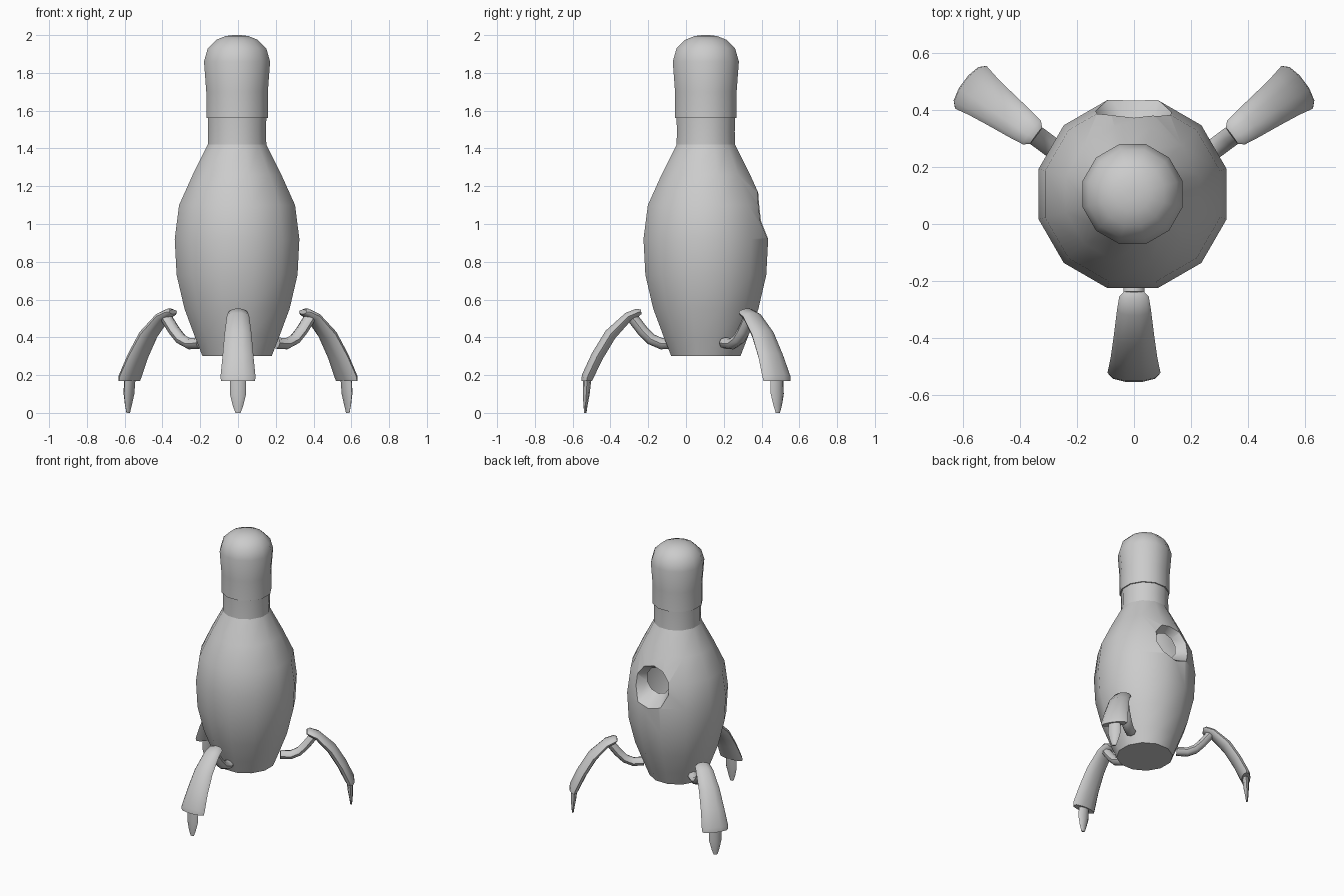
import bpy, bmesh
from math import sin, cos, pi, radians
from mathutils import Vector, Matrix

if "Cube" in bpy.data.objects:
    bpy.data.objects.remove(bpy.data.objects["Cube"])

AXIS = Vector((-0.005, 0.105, 0))


def finish(name, bm, angle=50):
    bmesh.ops.recalc_face_normals(bm, faces=bm.faces)
    me = bpy.data.meshes.new(name)
    bm.to_mesh(me)
    bm.free()
    ob = bpy.data.objects.new(name, me)
    bpy.context.collection.objects.link(ob)
    smooth(ob, angle)
    return ob


def smooth(ob, angle):
    bpy.ops.object.select_all(action='DESELECT')
    ob.select_set(True)
    bpy.context.view_layer.objects.active = ob
    bpy.ops.object.shade_smooth_by_angle(angle=radians(angle))


def skin(bm, rings):
    """Bridge rings of points into a closed, capped skin."""
    vs = [[bm.verts.new(p) for p in r] for r in rings]
    n = len(vs[0])
    for a, b in zip(vs, vs[1:]):
        for i in range(n):
            j = (i + 1) % n
            bm.faces.new((a[i], a[j], b[j], b[i]))
    bm.faces.new(vs[0])
    bm.faces.new(vs[-1])


def lathe(name, profile, n=12):
    bm = bmesh.new()
    k = 1 / cos(pi / n)
    skin(bm, [[AXIS + Vector((r * k * cos((i + .5) * 2 * pi / n),
                              r * k * sin((i + .5) * 2 * pi / n), z))
               for i in range(n)] for z, r in profile])
    return finish(name, bm)


def leg_part(name, sections, n, matrix):
    """Oval loft along a path in the local xz plane: (x, z, half width, half thickness)."""
    bm = bmesh.new()
    rings = []
    for i, (x, z, w, t) in enumerate(sections):
        a, b = sections[max(i - 1, 0)], sections[min(i + 1, len(sections) - 1)]
        d = Vector((b[0] - a[0], 0, b[1] - a[1])).normalized()
        if name.endswith("shell") and i == len(sections) - 1:
            d = Vector((0, 0, -1))          # level hem at the bottom
        up = Vector((-d.z, 0, d.x))
        rings.append([Vector((x, 0, z)) + Vector((0, w * cos(q), 0)) + up * t * sin(q)
                      for q in (k * 2 * pi / n for k in range(n))])
    skin(bm, rings)
    bm.transform(matrix)
    return finish(name, bm)


# Pin-shaped body, neck and head
body = lathe("body", [(.30, .183), (.40, .222), (.55, .278), (.73, .32), (.92, .33),
                      (1.10, .307), (1.26, .235), (1.42, .155)])
lathe("neck", [(1.42, .155), (1.49, .153), (1.56, .155)])
lathe("head", [(1.56, .163), (1.70, .163), (1.86, .175), (1.93, .155),
               (1.975, .11), (1.995, .06), (2.0, .02)])

# Funnel-edged opening in the back of the body
bm = bmesh.new()
skin(bm, [[Vector((r * cos(q), y, 1.06 + r * sin(q)))
           for q in ((k + .5) * pi / 5 for k in range(10))]
          for y, r in ((.32, .095), (.5, .205))])
cutter = finish("opening_cutter", bm)
cutter.hide_render = True
mod = body.modifiers.new("opening", 'BOOLEAN')
mod.operation = 'DIFFERENCE'
mod.solver = 'EXACT'
mod.object = cutter
bpy.context.view_layer.objects.active = body
bpy.ops.object.modifier_apply(modifier=mod.name)
bpy.data.objects.remove(cutter)
bm = bmesh.new()
bm.from_mesh(body.data)
floor = [f for f in bm.faces if all(abs(v.co.y - .32) < .002 for v in f.verts)]
bmesh.ops.delete(bm, geom=floor, context='FACES')
bm.to_mesh(body.data)
bm.free()
smooth(body, 50)

# Three legs: curved arm, flared shell and pointed foot
ARM = [(.25, .37, .036, .03), (.32, .366, .036, .03), (.375, .39, .036, .03),
       (.42, .435, .036, .03), (.47, .50, .036, .03)]
SHELL = [(.427, .535, .035, .012), (.445, .532, .052, .022), (.495, .510, .060, .026),
         (.59, .415, .072, .034), (.66, .30, .082, .034), (.712, .19, .093, .033),
         (.716, .17, .090, .030)]
FOOT = [(.712, .20, .043, .023), (.718, .10, .043, .018), (.722, .04, .028, .011),
        (.723, .0, .014, .006)]
for side, angle, y0 in (("front", -90, .19), ("right", 36.5, .056), ("left", 143.5, .056)):
    m = Matrix.Translation((0, y0, 0)) @ Matrix.Rotation(radians(angle), 4, 'Z')
    leg_part(side + "_leg_arm", ARM, 8, m)
    leg_part(side + "_leg_shell", SHELL, 10, m)
    leg_part(side + "_leg_foot", FOOT, 8, m)
